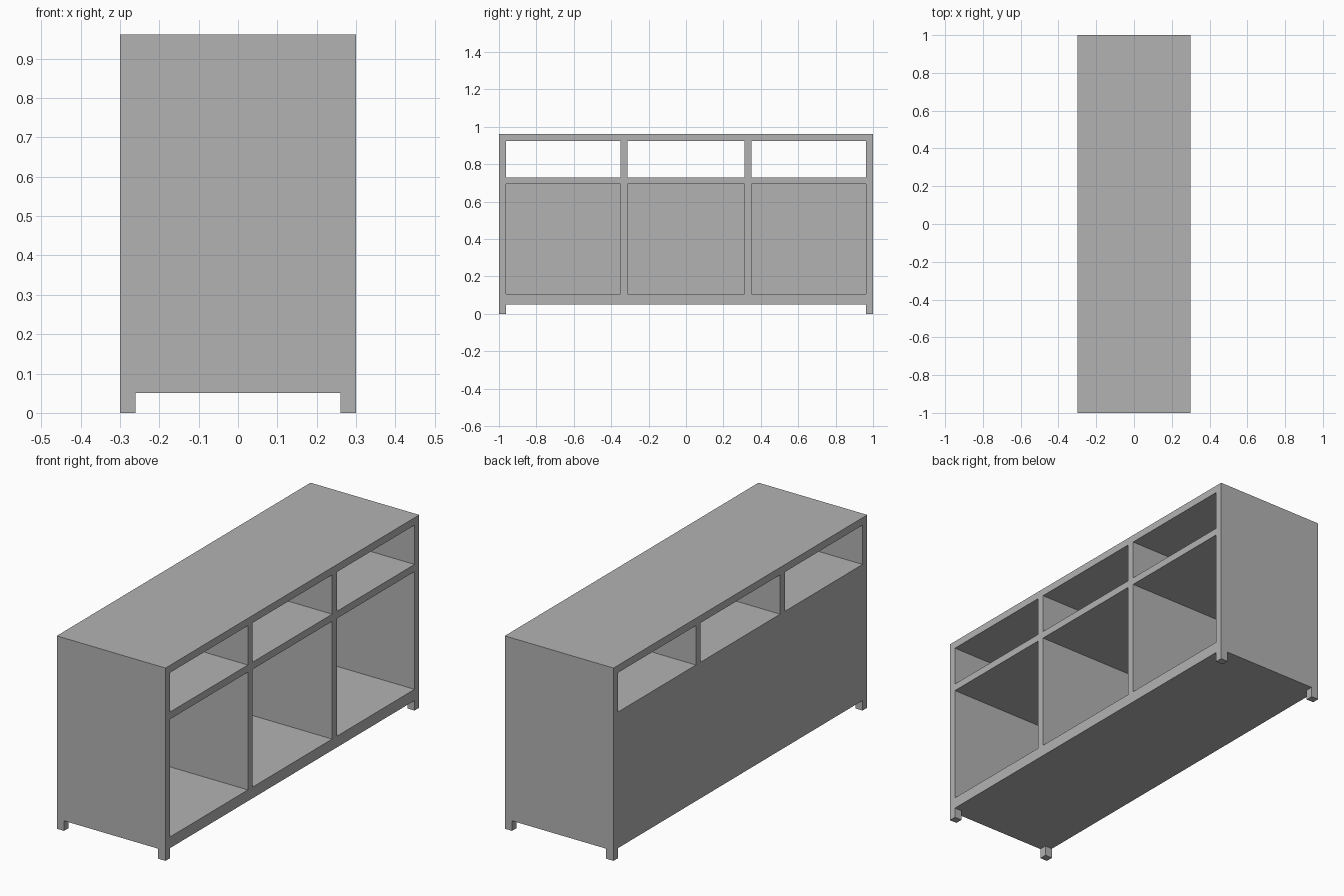
import bpy
import bmesh

cube = bpy.data.objects.get("Cube")
if cube:
    bpy.data.objects.remove(cube, do_unlink=True)

grey = bpy.data.materials.new("plain grey")
grey.use_nodes = True
colour = (0.45, 0.45, 0.45, 1)
grey.diffuse_color = colour
grey.node_tree.nodes["Principled BSDF"].inputs["Base Color"].default_value = colour

W, L, H = 0.3, 1.0, 0.962      # half depth, half length, height
T = 0.037                      # board thickness
BASE, FLOOR = 0.05, 0.106      # underside and top of the bottom board
SHELF_LOW, SHELF_TOP = 0.693, 0.729
INNER = L - T                  # inside face of the end panels
DIVIDER = 0.332                # centre of each divider


def add_object(name, bm):
    bmesh.ops.recalc_face_normals(bm, faces=bm.faces)
    mesh = bpy.data.meshes.new(name)
    bm.to_mesh(mesh)
    bm.free()
    mesh.materials.append(grey)
    obj = bpy.data.objects.new(name, mesh)
    bpy.context.collection.objects.link(obj)


def box(name, x, y, z):
    """Board spanning the given (low, high) range on each axis."""
    bm = bmesh.new()
    bmesh.ops.create_cube(bm, size=1)
    for v in bm.verts:
        v.co = [r[0] if c < 0 else r[1] for c, r in zip(v.co, (x, y, z))]
    add_object(name, bm)


def end_panel(name, y0, y1):
    """End board with two short feet, extruded from its outline."""
    foot = W - 0.04
    outline = [(-W, 0), (-foot, 0), (-foot, BASE), (foot, BASE),
               (foot, 0), (W, 0), (W, H), (-W, H)]
    bm = bmesh.new()
    face = bm.faces.new([bm.verts.new((x, y0, z)) for x, z in outline])
    new = bmesh.ops.extrude_face_region(bm, geom=[face])["geom"]
    for v in new:
        if isinstance(v, bmesh.types.BMVert):
            v.co.y = y1
    add_object(name, bm)


# End panels with feet
end_panel("front_end_panel", -L, -INNER)
end_panel("back_end_panel", INNER, L)

# Long horizontal boards
for name, low, high in (("bottom_board", BASE, FLOOR),
                        ("shelf", SHELF_LOW, SHELF_TOP),
                        ("top_board", H - T, H)):
    box(name, (-W, W), (-INNER, INNER), (low, high))

# Upright dividers, above and below the shelf
for side, y in (("front", -DIVIDER), ("back", DIVIDER)):
    span = (y - T / 2, y + T / 2)
    box(side + "_lower_divider", (-W, W), span, (FLOOR, SHELF_LOW))
    box(side + "_upper_divider", (-W, W), span, (SHELF_TOP, H - T))

# Closed side behind the three large compartments
edges = [-INNER, -DIVIDER - T / 2, -DIVIDER + T / 2,
         DIVIDER - T / 2, DIVIDER + T / 2, INNER]
for name, y0, y1 in zip(("front", "middle", "back"), edges[::2], edges[1::2]):
    box(name + "_backing_panel", (-W, T - W), (y0, y1), (FLOOR, SHELF_LOW))

# Four thin plates with fine joints lining the last compartment
gap = 0.002
mid_y, mid_z = 0.655, 0.4
for row, z in (("lower", (FLOOR, mid_z - gap)), ("upper", (mid_z + gap, SHELF_LOW))):
    for col, y in (("left", (edges[4], mid_y - gap)), ("right", (mid_y + gap, INNER))):
        box(f"{row}_{col}_lining_plate", (T - W, T - W + 0.004), y, z)
